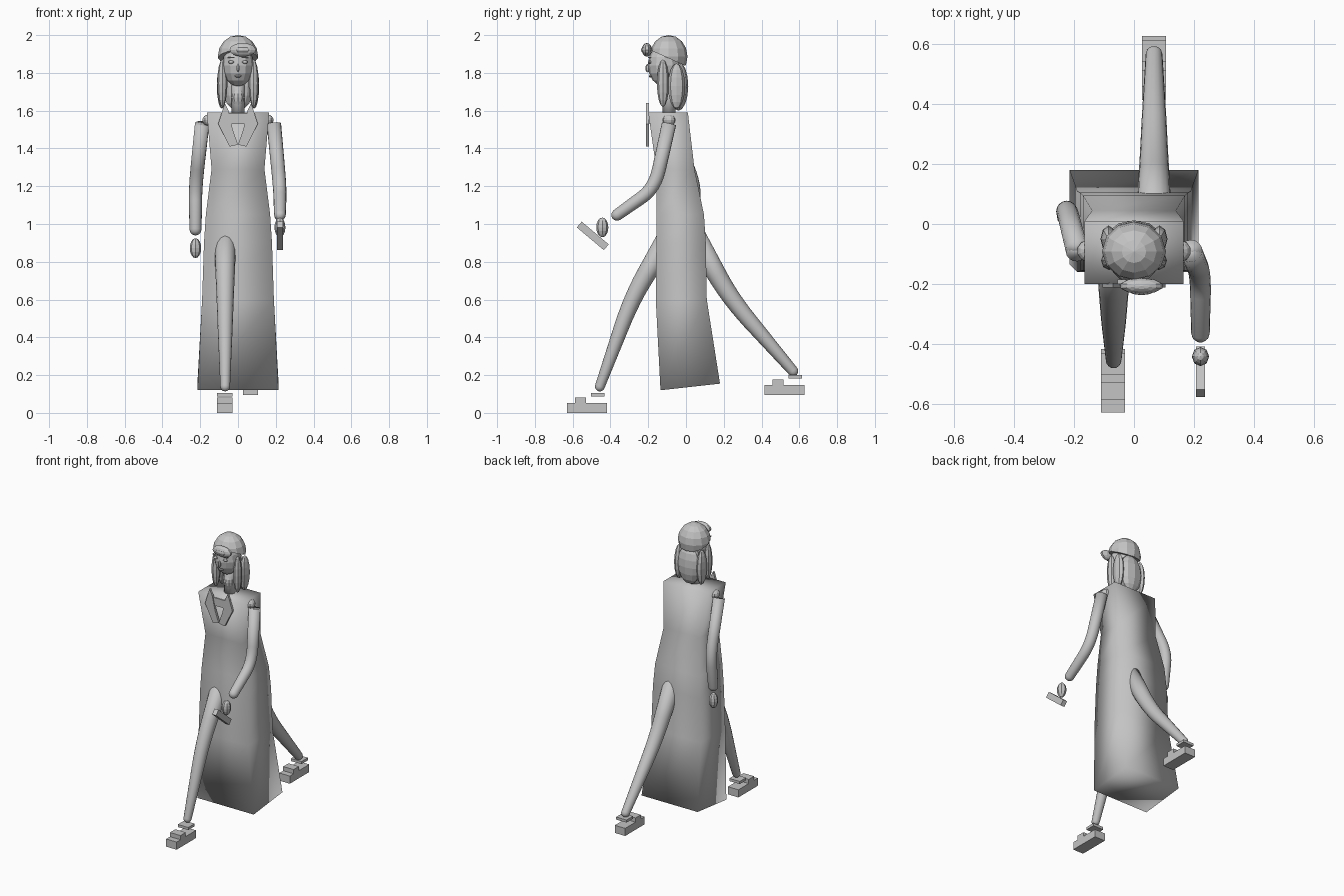
import bpy, bmesh, math
from mathutils import Vector, Matrix

if "Cube" in bpy.data.objects:
    bpy.data.objects.remove(bpy.data.objects["Cube"])

grey = bpy.data.materials.new("plain_grey")
grey.use_nodes = True
COLOUR = (0.55, 0.55, 0.55, 1)
grey.diffuse_color = COLOUR
grey.node_tree.nodes["Principled BSDF"].inputs["Base Color"].default_value = COLOUR


def finish(bm, name, smooth=False):
    bmesh.ops.recalc_face_normals(bm, faces=bm.faces[:])
    mesh = bpy.data.meshes.new(name)
    bm.to_mesh(mesh)
    bm.free()
    for face in mesh.polygons:
        face.use_smooth = smooth
    mesh.materials.append(grey)
    ob = bpy.data.objects.new(name, mesh)
    bpy.context.collection.objects.link(ob)
    return ob


def box(name, lo, hi, pitch=0):
    lo, hi = Vector(lo), Vector(hi)
    size = hi - lo
    bm = bmesh.new()
    bmesh.ops.create_cube(bm, size=1, matrix=Matrix.Translation((lo + hi) / 2)
                          @ Matrix.Rotation(pitch, 4, 'X') @ Matrix.Diagonal((*size, 1)))
    return finish(bm, name)


def ball(name, centre, radii, segs=10, rings=8):
    bm = bmesh.new()
    bmesh.ops.create_uvsphere(bm, u_segments=segs, v_segments=rings, radius=1,
                              matrix=Matrix.Translation(centre) @ Matrix.Diagonal((*radii, 1)))
    return bm if name is None else finish(bm, name)


def loft(name, rings, smooth=True):
    bm = bmesh.new()
    loops = [[bm.verts.new(p) for p in ring] for ring in rings]
    n = len(loops[0])
    for a, b in zip(loops, loops[1:]):
        for i in range(n):
            bm.faces.new((a[i], a[(i + 1) % n], b[(i + 1) % n], b[i]))
    bm.faces.new(loops[0][::-1])
    bm.faces.new(loops[-1])
    return finish(bm, name, smooth)


def limb(name, start, bend, end, radii):
    # Tapered tube with a rounded bend and domed ends
    start, bend, end = Vector(start), Vector(bend), Vector(end)
    a, b = bend.lerp(start, 0.3), bend.lerp(end, 0.3)
    r0, r1, r2 = radii
    path = []
    d = (bend - start).normalized()
    for k in range(4):
        t = math.radians(8 + 82 * k / 3)
        path.append((start + d * r0 * (1 - math.cos(math.pi / 2 - t)), r0 * math.sin(t)))
    for k in range(7):
        t = k / 6
        p = a.lerp(bend, t).lerp(bend.lerp(b, t), t)
        ra, rb = r1 + (r0 - r1) * 0.3, r1 + (r2 - r1) * 0.3
        path.append((p, ra + (rb - ra) * t))
    d = (end - bend).normalized()
    for k in range(4):
        t = math.radians(90 - 82 * k / 3)
        path.append((end - d * r2 * (1 - math.cos(t)), r2 * math.sin(t)))
    rings = []
    for i, (p, r) in enumerate(path):
        q, s = path[max(i - 1, 0)][0], path[min(i + 1, len(path) - 1)][0]
        tangent = (s - q).normalized()
        u = Vector((1, 0, 0))
        u = (u - tangent * u.dot(tangent)).normalized()
        v = tangent.cross(u)
        rings.append([p + (u * math.cos(c) + v * math.sin(c)) * r
                      for c in (math.tau * j / 16 for j in range(16))])
    return loft(name, rings)


def plate(name, points, y0, y1):
    return loft(name, [[(x, y, z) for x, z in points] for y in (y0, y1)], smooth=False)


# Dress: half width, front y, back y, front z, back z
PROFILE = [(0.215, -0.135, 0.18, 0.12, 0.155), (0.19, -0.16, 0.11, 0.6, 0.6),
           (0.18, -0.157, 0.105, 0.9, 0.9), (0.17, -0.155, 0.095, 1.05, 1.05),
           (0.14, -0.157, 0.045, 1.29, 1.29), (0.165, -0.2, 0.01, 1.59, 1.59)]
loft("dress", [[(-w, f, zf), (w, f, zf), (w, b, zb), (-w, b, zb)]
               for w, f, b, zf, zb in PROFILE])

# Collar
LAPEL = [(0.07, 1.64), (0.105, 1.53), (0.045, 1.41), (0.0, 1.42), (0.028, 1.5), (0.05, 1.6)]
for side, word in ((-1, "right"), (1, "left")):
    plate(word + "_lapel", [(side * x, z) for x, z in LAPEL], -0.212, -0.197)
    ball(word + "_shoulder", (side * 0.155, -0.09, 1.55), (0.035, 0.036, 0.03))
box("neckline_panel", (-0.05, -0.206, 1.53), (0.05, -0.19, 1.585))

# Neck and head
loft("neck", [[(0.035 * math.cos(math.tau * i / 10), -0.09 + 0.035 * math.sin(math.tau * i / 10), z)
               for i in range(10)] for z in (1.57, 1.78)])
ball("throat", (0, -0.1, 1.67), (0.035, 0.035, 0.055))
ball("face", (0, -0.115, 1.84), (0.083, 0.087, 0.112), 12, 8)

# Hair cap: sphere cut away over the face
bm = ball(None, (0, -0.092, 1.887), (0.107, 0.1, 0.113), 12, 8)
for centre, normal in (((0, 0, 1.84), (0, 0, -1)), ((0, -0.12, 1.89), (0, -0.45, -1))):
    geom = bm.verts[:] + bm.edges[:] + bm.faces[:]
    bmesh.ops.bisect_plane(bm, geom=geom, plane_co=centre, plane_no=normal, clear_outer=True)
    bmesh.ops.holes_fill(bm, edges=[e for e in bm.edges if e.is_boundary])
finish(bm, "hair_cap")
ball("back_hair", (0, -0.04, 1.73), (0.088, 0.052, 0.13), 10, 8)

# Side locks and face details
for side, word in ((-1, "right"), (1, "left")):
    ball(word + "_front_lock", (side * 0.083, -0.122, 1.745), (0.027, 0.032, 0.125), 8, 8)
    ball(word + "_side_lock", (side * 0.085, -0.05, 1.73), (0.027, 0.045, 0.12), 8, 8)
    ball(word + "_eye", (side * 0.037, -0.192, 1.857), (0.016, 0.01, 0.009), 8, 6)
    box(word + "_brow", (side * 0.037 - 0.018, -0.2, 1.878), (side * 0.037 + 0.018, -0.185, 1.884))
ball("nose", (0, -0.203, 1.825), (0.009, 0.012, 0.022), 6, 6)
ball("mouth", (0, -0.188, 1.783), (0.02, 0.009, 0.007), 8, 6)
ball("head_ornament", (0.025, -0.207, 1.922), (0.073, 0.027, 0.036), 10, 8)
ball("ornament_inset", (0.025, -0.216, 1.922), (0.05, 0.022, 0.02), 10, 6)

# Arms and hands
limb("right_arm", (-0.19, -0.09, 1.53), (-0.225, 0.05, 1.2), (-0.225, 0.02, 0.94), (0.038, 0.036, 0.032))
limb("left_arm", (0.19, -0.09, 1.53), (0.222, -0.165, 1.19), (0.222, -0.39, 1.03), (0.038, 0.036, 0.031))
ball("right_hand", (-0.225, 0.02, 0.872), (0.03, 0.03, 0.053), 8, 8)
ball("left_hand", (0.222, -0.443, 0.982), (0.029, 0.032, 0.052), 8, 8)
box("handheld_bar", (0.207, -0.587, 0.917), (0.237, -0.4, 0.957), -math.radians(40))

# Legs
limb("right_leg", (-0.068, -0.04, 1.02), (-0.068, -0.285, 0.61), (-0.068, -0.465, 0.115), (0.062, 0.046, 0.026))
limb("left_leg", (0.067, 0.0, 1.02), (0.067, 0.235, 0.605), (0.067, 0.585, 0.2), (0.06, 0.048, 0.028))

# Shoes: toe y, sole z, centre x
for word, x, y, z in (("right", -0.07, -0.63, 0), ("left", 0.067, 0.415, 0.095)):
    for part, y0, y1, z0, z1 in (("sole", 0, 0.213, 0, 0.053), ("vamp", 0.042, 0.1, 0.053, 0.082),
                                 ("ankle_strap", 0.128, 0.198, 0.087, 0.105)):
        box(word + "_shoe_" + part, (x - 0.04, y + y0, z + z0), (x + 0.04, y + y1, z + z1))
